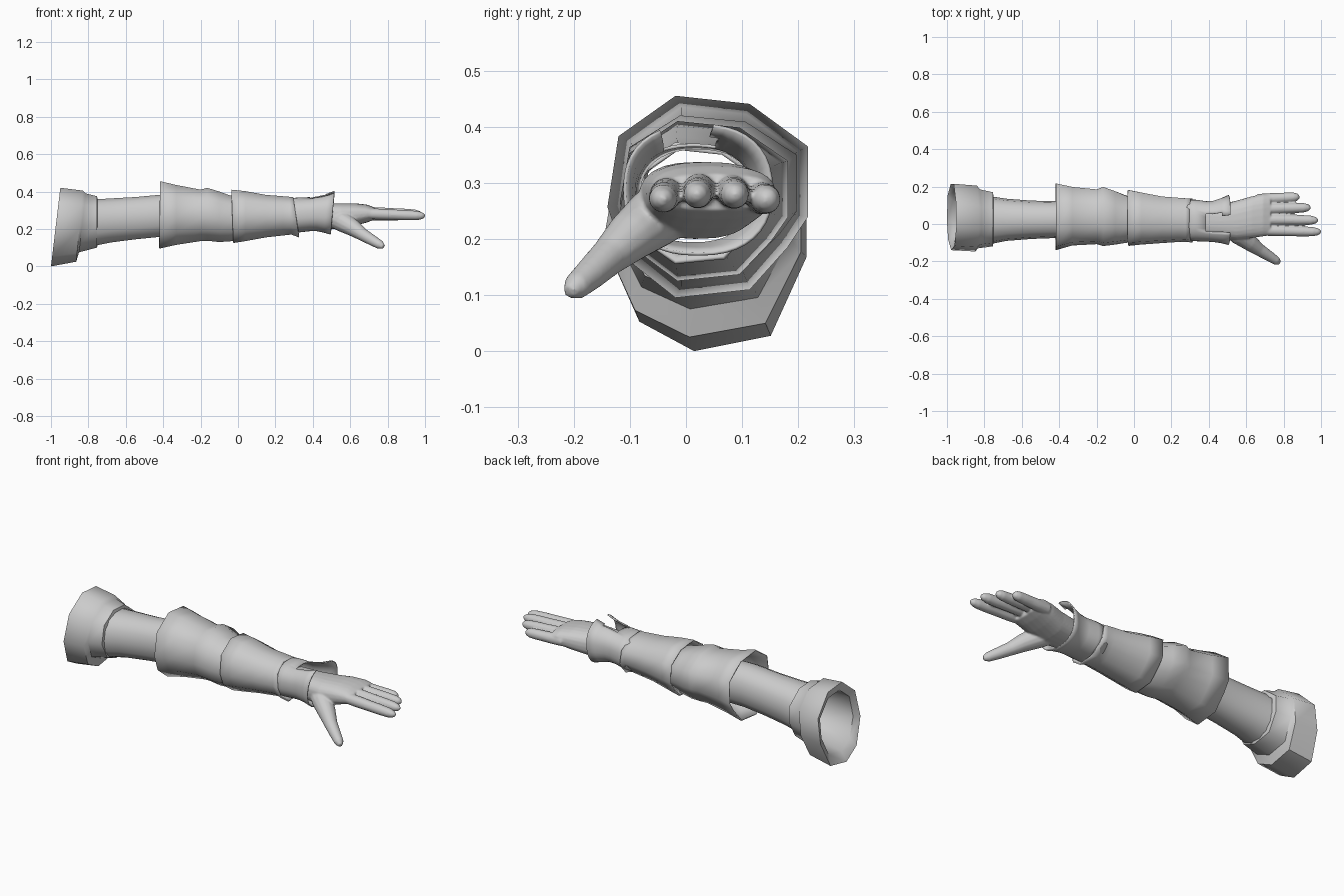
import bpy, bmesh, math
from mathutils import Vector

if "Cube" in bpy.data.objects:
    bpy.data.objects.remove(bpy.data.objects["Cube"])

grey = bpy.data.materials.new("plain_grey")
grey.diffuse_color = (0.6, 0.6, 0.6, 1)
grey.use_nodes = True
grey.node_tree.nodes["Principled BSDF"].inputs["Base Color"].default_value = grey.diffuse_color

# Normalised cross-sections (y, z), each spanning about -1..1
CUFF = [(-.3, 1), (.4, .95), (1, .45), (1, -.2), (.64, -.87), (-.13, -1),
        (-.68, -.75), (-1, -.1), (-.87, .6)]
PLATE = [(-.32, 1), (.42, .92), (1, .5), (1, -.2), (.8, -.5), (.42, -.92),
         (-.32, -1), (-.83, -.6), (-1, -.1), (-.89, .6)]


def oval(n, power=1.0):
    out = []
    for i in range(n):
        a = 2 * math.pi * i / n
        c, s = math.cos(a), math.sin(a)
        out.append((math.copysign(abs(c) ** power, c), math.copysign(abs(s) ** power, s)))
    return out


def bridge(bm, rings, cap):
    n = len(rings[0])
    for r0, r1 in zip(rings, rings[1:]):
        for i in range(n):
            j = (i + 1) % n
            bm.faces.new((r0[i], r0[j], r1[j], r1[i]))
    if cap:
        bm.faces.new(rings[0])
        bm.faces.new(rings[-1])


def loft(bm, section, rows, cap=False):
    """rows: x at bottom, x at top, y min, y max, z min, z max"""
    rings = []
    for xb, xt, y0, y1, z0, z1 in rows:
        rings.append([bm.verts.new((xb + (xt - xb) * (v + 1) / 2,
                                    (y0 + y1) / 2 + u * (y1 - y0) / 2,
                                    (z0 + z1) / 2 + v * (z1 - z0) / 2)) for u, v in section])
    bridge(bm, rings, cap)


def tube(bm, points, n=14):
    """points: x, y, z, radius; closed round-section finger"""
    axis = (Vector(points[-1][:3]) - Vector(points[0][:3])).normalized()
    side = axis.cross(Vector((0, 0, 1))).normalized()
    up = side.cross(axis)
    rings = [[bm.verts.new(Vector(p[:3]) + p[3] * (side * u + up * v)) for u, v in oval(n)]
             for p in points]
    bridge(bm, rings, True)


def finish(name, bm, thickness=0, angle=65):
    bmesh.ops.recalc_face_normals(bm, faces=bm.faces)
    me = bpy.data.meshes.new(name)
    bm.to_mesh(me)
    bm.free()
    me.materials.append(grey)
    ob = bpy.data.objects.new(name, me)
    bpy.context.collection.objects.link(ob)
    bpy.ops.object.select_all(action='DESELECT')
    bpy.context.view_layer.objects.active = ob
    ob.select_set(True)
    bpy.ops.object.shade_smooth_by_angle(angle=math.radians(angle))
    if thickness:
        m = ob.modifiers.new("thickness", 'SOLIDIFY')
        m.thickness = thickness
        m.offset = -1
    return ob


# Shoulder cuff: funnel inside, folded rim, outer wall, stepped end
bm = bmesh.new()
loft(bm, CUFF, [
    (-.76, -.76, -.095, .145, .115, .36),
    (-.97, -.94, -.105, .175, .05, .375),
    (-1.0, -.95, -.14, .215, .0, .42),
    (-.865, -.83, -.147, .205, .025, .405),
    (-.85, -.815, -.13, .185, .075, .39),
    (-.755, -.755, -.12, .17, .10, .375),
    (-.75, -.75, -.095, .145, .115, .36)])
finish("shoulder_cuff", bm, angle=50)

# Upper sleeve
bm = bmesh.new()
loft(bm, oval(14, .9), [
    (-.78, -.78, -.11, .15, .105, .36),
    (-.68, -.68, -.09, .135, .125, .366),
    (-.55, -.55, -.08, .125, .142, .373),
    (-.42, -.42, -.075, .122, .155, .385),
    (-.2, -.2, -.08, .13, .16, .38)])
finish("upper_sleeve", bm)

# Elbow guard and forearm guard
bm = bmesh.new()
loft(bm, PLATE, [
    (-.42, -.415, -.14, .217, .095, .455),
    (-.33, -.33, -.115, .198, .115, .435),
    (-.20, -.20, -.108, .185, .135, .41),
    (-.165, -.165, -.118, .198, .137, .42),
    (-.10, -.10, -.11, .175, .13, .40),
    (-.03, -.045, -.10, .15, .135, .38),
    (.05, .05, -.09, .13, .15, .365)])
finish("elbow_guard", bm, .007)

bm = bmesh.new()
loft(bm, PLATE, [
    (-.025, -.035, -.117, .182, .125, .41),
    (.04, .04, -.11, .168, .135, .402),
    (.15, .15, -.102, .147, .155, .382),
    (.24, .24, -.096, .14, .165, .375),
    (.285, .275, -.095, .137, .17, .372),
    (.325, .295, -.10, .137, .155, .372)])
finish("forearm_guard", bm, .007)

# Wrist cuff, flared, with a notch cut into the top
bm = bmesh.new()
loft(bm, oval(40, .85), [
    (.27, .27, -.088, .13, .178, .365),
    (.33, .33, -.092, .13, .182, .368),
    (.385, .385, -.094, .122, .188, .37),
    (.42, .42, -.096, .123, .188, .378),
    (.46, .47, -.102, .138, .18, .388),
    (.495, .515, -.112, .155, .17, .405)])
notch = [f for f in bm.faces
         if f.calc_center_median().x > .385 and f.calc_center_median().z > .3
         and -.045 < f.calc_center_median().y < .05]
bmesh.ops.delete(bm, geom=notch, context='FACES')
finish("wrist_cuff", bm, .006)

# Hand: palm, four fingers and thumb fused into one smooth skin
bm = bmesh.new()
loft(bm, oval(24, .8), [
    (.34, .34, -.065, .105, .205, .33),
    (.46, .46, -.075, .105, .2, .335),
    (.55, .55, -.085, .125, .2, .337),
    (.63, .63, -.075, .148, .218, .337),
    (.69, .69, -.066, .16, .235, .33),
    (.73, .73, -.06, .158, .25, .315)], cap=True)
# base y, tip y, base z, tip z, tip x
for y0, y1, z0, z1, tip in ((-.033, -.042, .283, .27, 1.0), (.024, .02, .29, .278, .985),
                            (.08, .088, .287, .278, .945), (.132, .145, .274, .27, .885)):
    pts = []
    for t, r in ((0, .029), (.3, .0295), (.5, .028), (.7, .0275), (.88, .025), (.96, .018), (1, .007)):
        pts.append((.66 + (tip - .66) * t, y0 + (y1 - y0) * t, z0 + (z1 - z0) * t, r))
    tube(bm, pts)
tube(bm, [(.50, -.01, .265, .05), (.56, -.055, .238, .055), (.62, -.1, .203, .045),
          (.67, -.138, .168, .034), (.72, -.17, .138, .029), (.76, -.196, .115, .024),
          (.778, -.208, .105, .012)])
hand = finish("hand", bm, angle=180)
m = hand.modifiers.new("fuse", 'REMESH')
m.mode = 'VOXEL'
m.voxel_size = .005
m.use_smooth_shade = True
m = hand.modifiers.new("soften", 'SMOOTH')
m.factor = .5
m.iterations = 5
